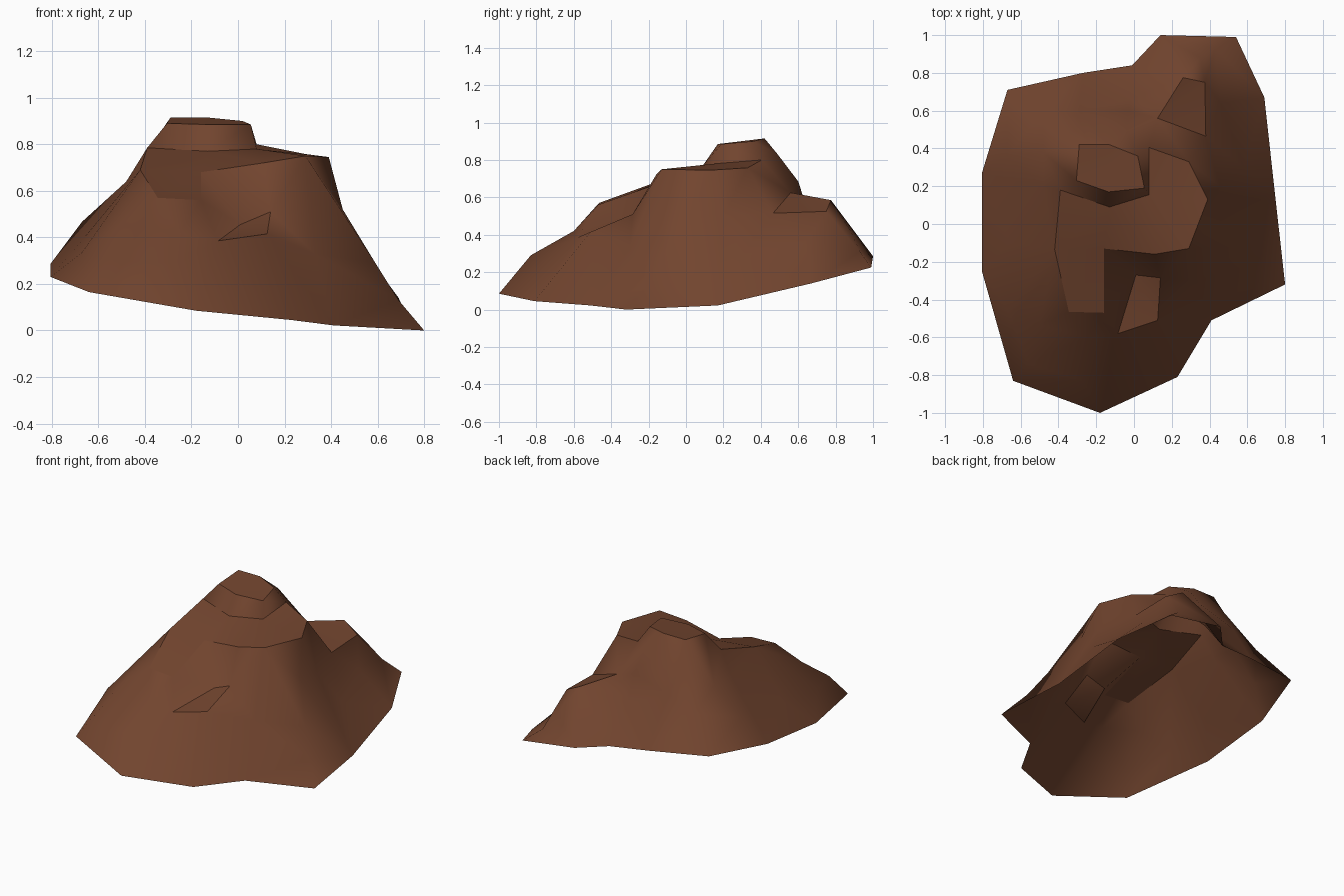
import bpy, bmesh
from mathutils import Vector
from mathutils.geometry import delaunay_2d_cdt

if "Cube" in bpy.data.objects:
    bpy.data.objects.remove(bpy.data.objects["Cube"])

# Ragged foot of the rock (open underneath)
FOOT = [(.14, 1, .285), (-.01, .84, .276), (-.27, .80, .30), (-.67, .71, .333),
        (-.805, .27, .287), (-.805, -.25, .23), (-.64, -.83, .165), (-.18, -1, .085),
        (.23, -.81, .045), (.41, -.51, .022), (.80, -.32, 0), (.745, .17, .022),
        (.69, .67, .14), (.54, .99, .225)]

# Flat shelves: summit, L-shaped plateau, front ledge, back ledge
SUMMIT = [(-.29, .42, .915), (-.305, .23, .89), (-.135, .17, .885),
          (.055, .19, .885), (.02, .36, .90), (-.13, .42, .915)]
PLATEAU = [(-.39, .18, .785), (-.42, -.135, .69), (-.345, -.465, .57), (-.16, -.47, .56),
           (-.16, -.13, .68), (.11, -.16, .72), (.29, -.13, .75), (.39, .13, .745),
           (.29, .33, .758), (.08, .405, .80), (.08, .155, .78), (-.13, .09, .77)]
FRONT_LEDGE = [(.01, -.27, .455), (-.085, -.58, .385), (.125, -.51, .415), (.14, -.285, .51)]
BACK_LEDGE = [(.26, .775, .585), (.125, .56, .625), (.38, .465, .515), (.375, .75, .525)]
SHELVES = [SUMMIT, PLATEAU, FRONT_LEDGE, BACK_LEDGE]

# Ridge and valley points on the slopes
SLOPES = [(.45, .03, .52), (.59, -.12, .29), (.69, -.2, .13),      # right ridge
          (.455, .2, .50), (.58, .3, .29), (.46, .64, .36),        # right side
          (.33, -.3, .33),                                         # front hollow
          (-.27, -.83, .29), (-.25, -.6, .42),                     # front spur
          (-.5, -.535, .455), (-.56, -.74, .298),                  # front left spur
          (-.67, -.45, .335), (-.66, -.1, .40),                    # left side
          (-.48, .2, .64), (-.67, .36, .467), (-.48, .38, .64),
          (-.305, .5, .775), (-.29, .6, .61), (-.48, .6, .53),     # back left ridge
          (-.04, .49, .83), (-.03, .6, .685), (-.02, .66, .5),     # back side
          (.35, .88, .42), (.43, .93, .31)]                        # back spur


def inside(x, y, loop):
    """Even-odd test of a point against a shelf outline."""
    hit = False
    for (ax, ay, _), (bx, by, _) in zip(loop, loop[1:] + loop[:1]):
        if (ay > y) != (by > y) and x < (bx - ax) * (y - ay) / (by - ay) + ax:
            hit = not hit
    return hit


# Triangulate the plan with all outlines kept as edges
points, edges = [], []
for loop in [FOOT] + SHELVES:
    start, n = len(points), len(loop)
    edges += [(start + i, start + (i + 1) % n) for i in range(n)]
    points += loop
points += SLOPES
verts, _, tris, origin, _, _ = delaunay_2d_cdt(
    [Vector(p[:2]) for p in points], edges, [], 1, 1e-5)

# Lift the plan to its heights
bm = bmesh.new()
bv = [bm.verts.new((v.x, v.y, points[o[0]][2] if o else .4)) for v, o in zip(verts, origin)]
shelf_of = {}
for t in tris:
    f = bm.faces.new([bv[i] for i in t])
    f.smooth = True
    f.normal_update()
    if f.normal.z < 0:
        f.normal_flip()
    c = f.calc_center_median()
    shelf_of[f] = next((k for k, s in enumerate(SHELVES) if inside(c.x, c.y, s)), -1)

# Crisp edges round each shelf, soft slopes elsewhere
for e in bm.edges:
    if len(e.link_faces) == 2:
        a, b = e.link_faces
        e.smooth = shelf_of[a] == shelf_of[b]

mesh = bpy.data.meshes.new("rock_mound")
bm.to_mesh(mesh)
bm.free()
rock = bpy.data.objects.new("rock_mound", mesh)
bpy.context.collection.objects.link(rock)

brown = bpy.data.materials.new("brown rock")
brown.diffuse_color = (.168, .059, .028, 1)
brown.use_nodes = True
brown.node_tree.nodes["Principled BSDF"].inputs["Base Color"].default_value = brown.diffuse_color
mesh.materials.append(brown)
